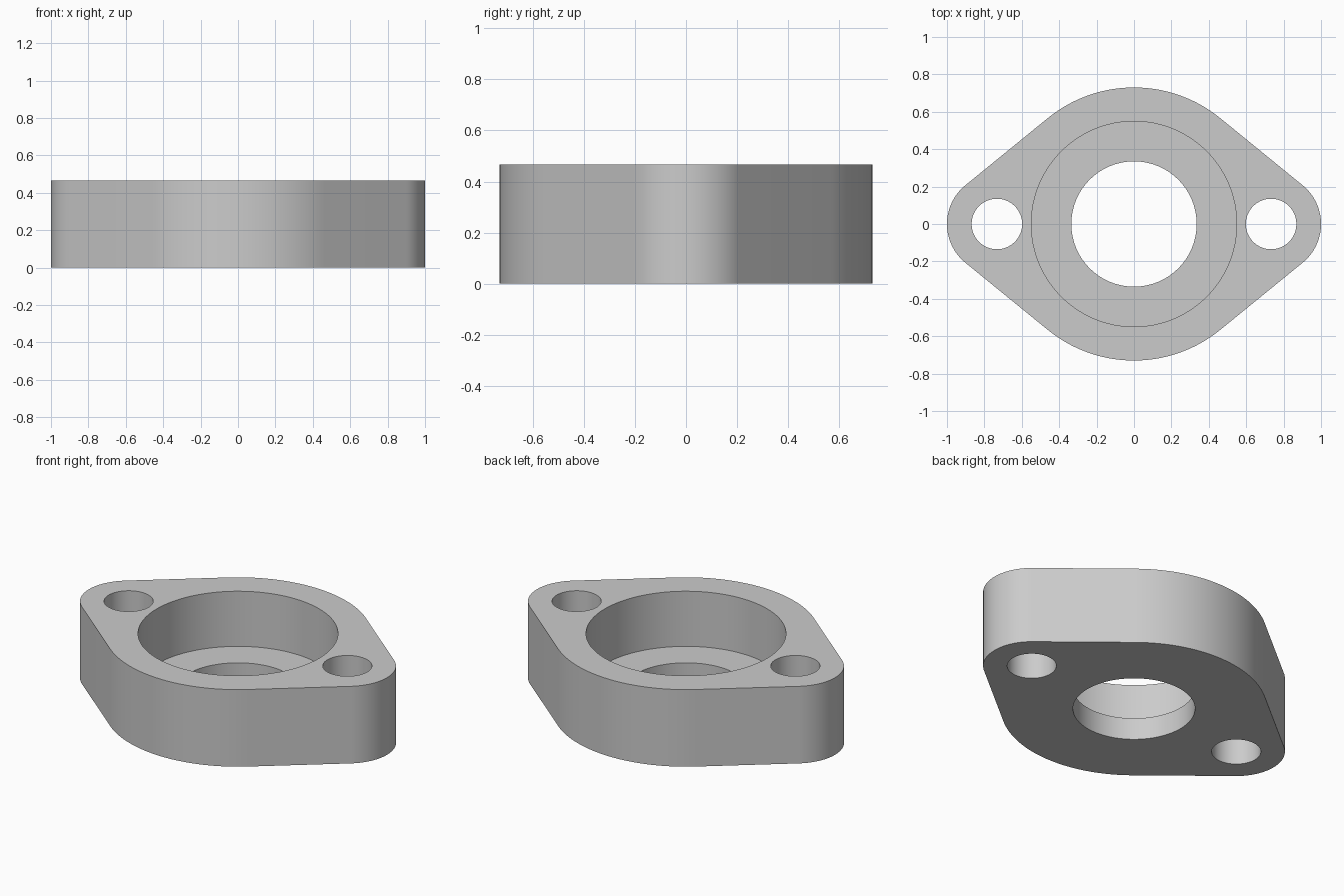
import bpy
import bmesh
from math import acos, cos, sin, pi

cube = bpy.data.objects.get("Cube")
if cube:
    bpy.data.objects.remove(cube, do_unlink=True)

HEIGHT, FLOOR = 0.467, 0.133
BODY_R, EAR_R, EAR_X = 0.73, 0.267, 0.733
BORE_R, RECESS_R, BOLT_R = 0.335, 0.549, 0.135

grey = bpy.data.materials.new("light grey")
grey.use_nodes = True
grey.diffuse_color = (0.6, 0.6, 0.6, 1)
grey.node_tree.nodes["Principled BSDF"].inputs["Base Color"].default_value = (0.6, 0.6, 0.6, 1)


def arc(cx, radius, start, end, steps):
    angles = [start + (end - start) * i / steps for i in range(steps + 1)]
    return [(cx + radius * cos(a), radius * sin(a)) for a in angles]


def prism(name, outline, bottom, top):
    bm = bmesh.new()
    face = bm.faces.new([bm.verts.new((x, y, bottom)) for x, y in outline])
    raised = bmesh.ops.extrude_face_region(bm, geom=[face])["geom"]
    verts = [v for v in raised if isinstance(v, bmesh.types.BMVert)]
    bmesh.ops.translate(bm, verts=verts, vec=(0, 0, top - bottom))
    bmesh.ops.recalc_face_normals(bm, faces=bm.faces)
    mesh = bpy.data.meshes.new(name)
    bm.to_mesh(mesh)
    bm.free()
    mesh.materials.append(grey)
    obj = bpy.data.objects.new(name, mesh)
    bpy.context.collection.objects.link(obj)
    return obj


# Flange body: central disc joined to two rounded ears by tangent sides
t = acos((BODY_R - EAR_R) / EAR_X)
outline = (arc(EAR_X, EAR_R, -t, t, 32)
           + arc(0, BODY_R, t, pi - t, 48)
           + arc(-EAR_X, EAR_R, pi - t, pi + t, 32)
           + arc(0, BODY_R, pi + t, 2 * pi - t, 48))
flange = prism("flange_body", outline, 0, HEIGHT)
bpy.context.view_layer.objects.active = flange
flange.select_set(True)

# Stepped centre bore and the two bolt holes
holes = [("recess", 0, RECESS_R, FLOOR),
         ("bore", 0, BORE_R, -0.1),
         ("left_bolt_hole", EAR_X, BOLT_R, -0.1),
         ("right_bolt_hole", -EAR_X, BOLT_R, -0.1)]
for name, x, radius, bottom in holes:
    cutter = prism(name, arc(x, radius, 0, 2 * pi, 96)[:-1], bottom, HEIGHT + 0.1)
    cutter.hide_render = True
    cut = flange.modifiers.new(name, 'BOOLEAN')
    cut.operation = 'DIFFERENCE'
    cut.solver = 'EXACT'
    cut.object = cutter
    bpy.ops.object.modifier_apply(modifier=name)
    bpy.data.objects.remove(cutter, do_unlink=True)

bpy.ops.object.shade_smooth_by_angle(angle=pi / 6)
